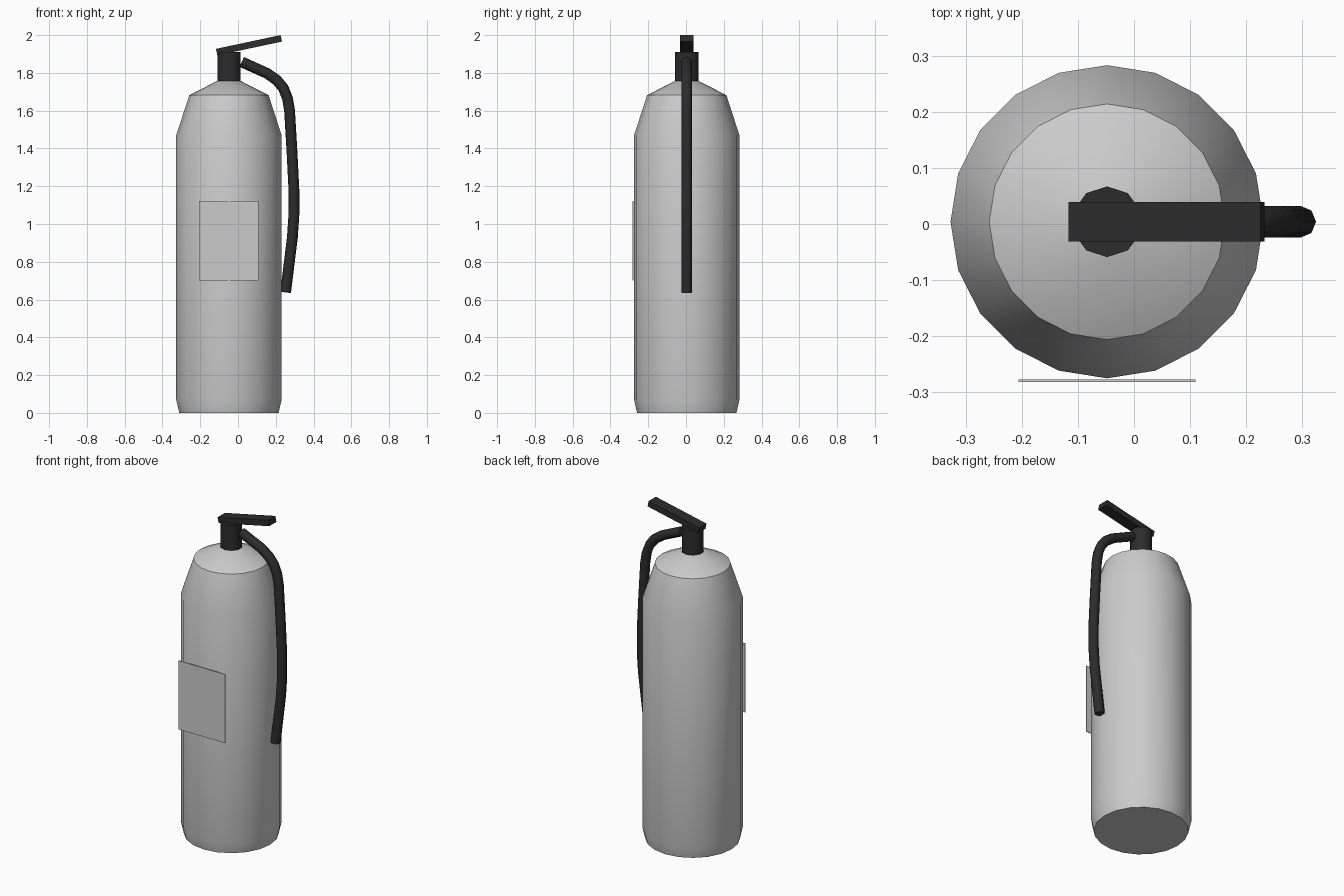
import bpy, bmesh, math
from mathutils import Matrix

cube = bpy.data.objects.get("Cube")
if cube:
    bpy.data.objects.remove(cube, do_unlink=True)

CX, CY = -0.048, 0.004  # axis of the cylinder


def make_material(name, value):
    mat = bpy.data.materials.new(name)
    mat.use_nodes = True
    color = (value, value, value, 1)
    mat.diffuse_color = color
    mat.node_tree.nodes["Principled BSDF"].inputs["Base Color"].default_value = color
    return mat


def finish(obj, mat, angle=None):
    obj.data.materials.append(mat)
    bpy.ops.object.select_all(action="DESELECT")
    obj.select_set(True)
    bpy.context.view_layer.objects.active = obj
    if obj.type == "CURVE":
        bpy.ops.object.convert(target="MESH")
    if angle:
        bpy.ops.object.shade_smooth_by_angle(angle=math.radians(angle))
    return obj


def link(name, data):
    obj = bpy.data.objects.new(name, data)
    bpy.context.collection.objects.link(obj)
    return obj


def lathe(name, profile, sides, mat, angle):
    """Stack of rings around the vertical axis, capped at both ends."""
    bm = bmesh.new()
    rings = []
    for r, z in profile:
        turns = [math.pi / 2 + math.tau * i / sides for i in range(sides)]
        rings.append([bm.verts.new((r * math.cos(t), r * math.sin(t), z)) for t in turns])
    for low, high in zip(rings, rings[1:]):
        for i in range(sides):
            j = (i + 1) % sides
            bm.faces.new((low[i], low[j], high[j], high[i]))
    bm.faces.new(rings[0][::-1])
    bm.faces.new(rings[-1])
    mesh = bpy.data.meshes.new(name)
    bm.to_mesh(mesh)
    bm.free()
    obj = link(name, mesh)
    obj.location = (CX, CY, 0)
    return finish(obj, mat, angle)


def box(name, center, size, mat, tilt=0):
    bm = bmesh.new()
    bmesh.ops.create_cube(bm, size=1, matrix=Matrix.Diagonal((*size, 1)))
    mesh = bpy.data.meshes.new(name)
    bm.to_mesh(mesh)
    bm.free()
    obj = link(name, mesh)
    obj.location = center
    obj.rotation_euler.y = -math.radians(tilt)
    return finish(obj, mat)


grey = make_material("light grey", 0.6)
black = make_material("soft black", 0.025)

# Tank with tapered foot, shoulder and cone top
lathe("tank", [(0.263, 0), (0.279, 0.07), (0.279, 1.47), (0.21, 1.682), (0.063, 1.757)],
      20, grey, 30)

# Valve neck and tilted lever
lathe("valve_neck", [(0.063, 1.75), (0.063, 1.91)], 10, black, 40)
box("lever", (0.058, CY, 1.9465), (0.35, 0.07, 0.035), black, tilt=12)

# Label plate on the front
box("label_plate", (CX, -0.2795, 0.912), (0.315, 0.005, 0.42), grey)

# Hose hanging on the left side
path = [(0.02, 1.858), (0.155, 1.797), (0.205, 1.762), (0.24, 1.72), (0.262, 1.665),
        (0.273, 1.6), (0.286, 1.38), (0.296, 1.18), (0.296, 1.05), (0.288, 0.93), (0.252, 0.638)]
curve = bpy.data.curves.new("hose", "CURVE")
curve.dimensions = "3D"
curve.bevel_depth = 0.0285
curve.bevel_resolution = 2
curve.use_fill_caps = True
spline = curve.splines.new("POLY")
spline.points.add(len(path) - 1)
for point, (x, z) in zip(spline.points, path):
    point.co = (x, CY, z, 1)
finish(link("hose", curve), black, 50)
